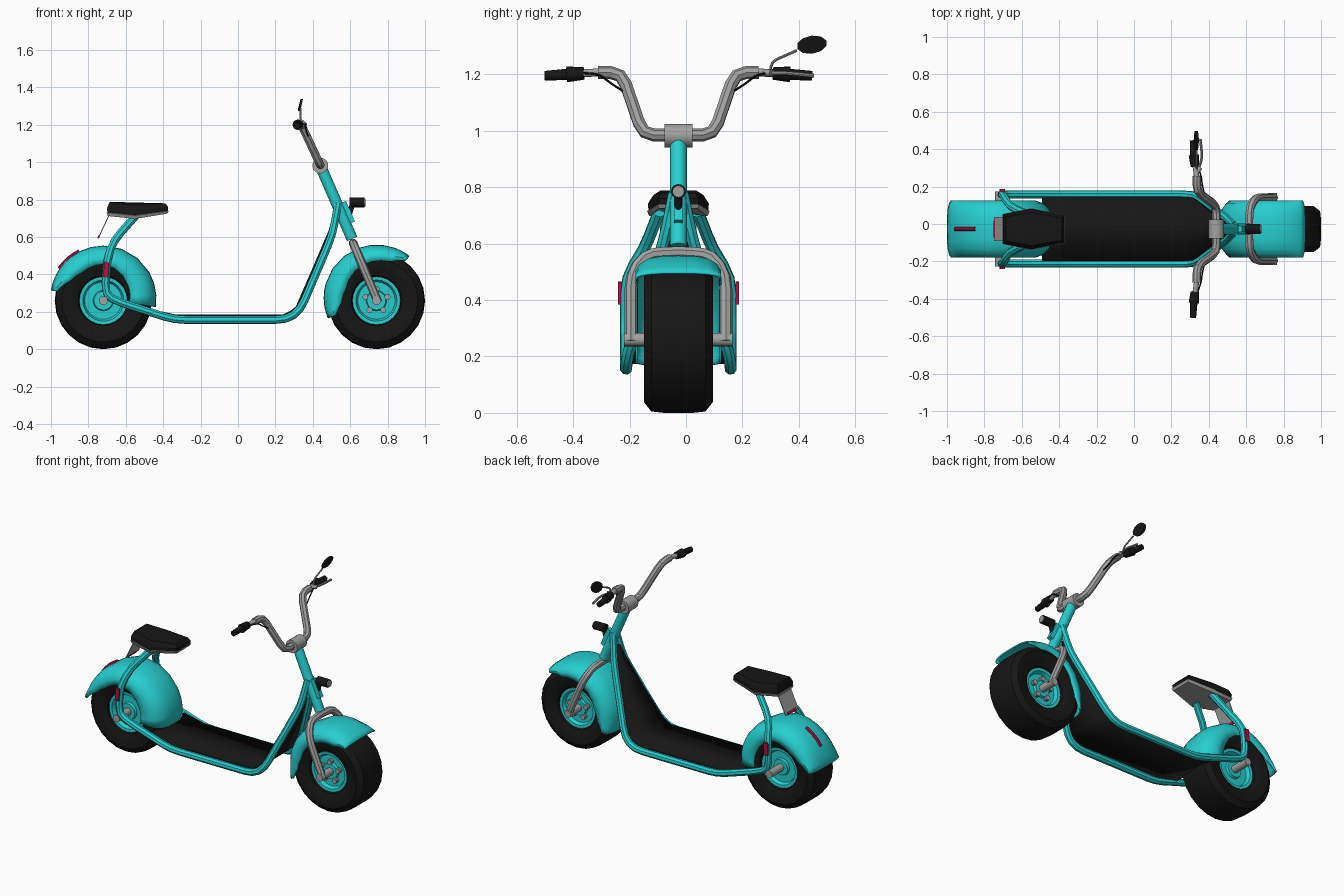
import bpy, bmesh, math
from mathutils import Vector

if "Cube" in bpy.data.objects:
    bpy.data.objects.remove(bpy.data.objects["Cube"])

CY = -0.027                      # the vehicle's middle plane; everything is shifted at the end
REAR, FRONT = (-0.72, 0.26), (0.74, 0.26)


def material(name, rgb):
    m = bpy.data.materials.new(name)
    m.diffuse_color = (*rgb, 1)
    m.use_nodes = True
    m.node_tree.nodes["Principled BSDF"].inputs["Base Color"].default_value = m.diffuse_color
    return m


TEAL = material("teal_paint", (0.02, 0.62, 0.63))
BLACK = material("black_rubber", (0.008, 0.008, 0.008))
RED = material("red_reflector", (0.5, 0.005, 0.06))
METAL = material("grey_metal", (0.36, 0.36, 0.36))


def from_bmesh(name, bm, mat):
    bmesh.ops.remove_doubles(bm, verts=bm.verts, dist=1e-5)
    bmesh.ops.recalc_face_normals(bm, faces=bm.faces)
    me = bpy.data.meshes.new(name)
    bm.to_mesh(me)
    bm.free()
    me.materials.append(mat)
    ob = bpy.data.objects.new(name, me)
    bpy.context.collection.objects.link(ob)
    return ob


def grid(name, rows, mat, wrap=False, caps=False):
    """Skin a list of equal-length point rows."""
    bm = bmesh.new()
    vs = [[bm.verts.new(p) for p in r] for r in rows]
    n = len(rows[0])
    for a, b in zip(vs, vs[1:]):
        for i in range(n if wrap else n - 1):
            j = (i + 1) % n
            bm.faces.new((a[i], a[j], b[j], b[i]))
    if caps:
        bm.faces.new(vs[0])
        bm.faces.new(vs[-1])
    return from_bmesh(name, bm, mat)


def lathe(name, centre, half, mat, n=24, closed=False):
    """Spin a (radius, y) half profile, mirrored in y, about the y axis."""
    prof = half + [(r, -y) for r, y in reversed(half)]
    if closed:
        prof.append(prof[0])
    rows = []
    for r, y in prof:
        rows.append([(centre[0] + max(r, 1e-4) * math.cos(2 * math.pi * i / n), y,
                      centre[1] + max(r, 1e-4) * math.sin(2 * math.pi * i / n)) for i in range(n)])
    return grid(name, rows, mat, wrap=True, caps=not closed)


def rounded(pts, d):
    pts = [Vector(p) for p in pts]
    out = [pts[0]]
    for a, b, c in zip(pts, pts[1:], pts[2:]):
        p = b + (a - b).normalized() * min(d, (a - b).length * 0.45)
        q = b + (c - b).normalized() * min(d, (c - b).length * 0.45)
        out += [p, p * 0.25 + b * 0.5 + q * 0.25, q]
    return out + [pts[-1]]


def tube(name, pts, radius, mat, bend=0.05):
    pts = rounded(pts, bend)
    cu = bpy.data.curves.new(name, 'CURVE')
    cu.dimensions = '3D'
    cu.bevel_depth, cu.bevel_resolution, cu.use_fill_caps = radius, 2, True
    sp = cu.splines.new('POLY')
    sp.points.add(len(pts) - 1)
    for p, co in zip(sp.points, pts):
        p.co = (*co, 1)
    cu.materials.append(mat)
    ob = bpy.data.objects.new(name, cu)
    bpy.context.collection.objects.link(ob)
    return ob


def rod(name, a, b, r1, mat, r2=None, n=16):
    a, b = Vector(a), Vector(b)
    bpy.ops.mesh.primitive_cone_add(vertices=n, radius1=r1, radius2=r1 if r2 is None else r2,
                                    depth=(b - a).length, location=(a + b) / 2,
                                    rotation=(b - a).to_track_quat('Z', 'Y').to_euler())
    ob = bpy.context.object
    ob.name = name
    ob.data.materials.append(mat)
    return ob


def box(name, loc, size, mat, tilt=0):
    bpy.ops.mesh.primitive_cube_add(size=1, location=loc, rotation=(0, tilt, 0))
    ob = bpy.context.object
    ob.name, ob.scale = name, size
    ob.data.materials.append(mat)
    return ob


def fender(name, centre, radius, keys):
    """keys: (angle in degrees, inner radius of the side skirt) along the arc."""
    rows = []
    section = [(0, 0), (.06, .02), (.105, .13), (.135, .36), (.148, .62), (.148, 1)]
    for (a0, s0), (a1, s1) in zip(keys, keys[1:]):
        for k in range(4 if (a1, s1) == keys[-1] else 3):
            a, s = math.radians(a0 + (a1 - a0) * k / 3), s0 + (s1 - s0) * k / 3
            half = [(y, radius - f * (radius - s)) for y, f in section]
            full = [(-y, r) for y, r in reversed(half)] + half[1:]
            rows.append([(centre[0] + r * math.cos(a), y, centre[1] + r * math.sin(a)) for y, r in full])
    ob = grid(name, rows, TEAL)
    mod = ob.modifiers.new("thickness", 'SOLIDIFY')
    mod.thickness, mod.offset = 0.008, 0


# wheels
for label, c in (("rear", REAR), ("front", FRONT)):
    lathe(label + "_tyre", c, [(.122, .07), (.135, .1), (.18, .12), (.222, .122), (.255, .096), (.26, .05)],
          BLACK, closed=True)
    lathe(label + "_hub", c, [(0, .08), (.05, .08), (.055, .065), (.1, .065), (.11, .088), (.128, .09)], TEAL)
    for s in (-1, 1):
        for k in range(5):
            a = math.radians(72 * k + 18)
            x, z = c[0] + .062 * math.cos(a), c[1] + .062 * math.sin(a)
            if label == "front":
                rod("hub_bolt", (x, s * .06, z), (x, s * .09, z), .016, METAL, n=10)
        reach = .2 if label == "rear" else .192
        rod(label + "_axle_end", (c[0], s * .07, c[1]), (c[0], s * reach, c[1]), .024, METAL)

# fenders
fender("front_fender", (.742, .275), .28, [(52, .25), (70, .205), (110, .19), (165, .172), (188, .19), (203, .235)])
fender("rear_fender", (-.72, .27), .28, [(-9, .14), (30, .15), (90, .185), (130, .18), (152, .2), (171, .25)])
tube("fender_reflector", [(-.72 + .284 * math.cos(math.radians(a)), 0, .27 + .284 * math.sin(math.radians(a)))
                          for a in (117, 124, 131, 138, 146)], .011, RED, .005)

# frame rails: seat post, footboard and front rise in one bent tube per side
for s in (-1, 1):
    tube("frame_rail", [(-.55, s * .07, .71), (-.665, s * .12, .58), (-.70, s * .185, .48), (-.712, s * .185, .29),
                        (-.63, s * .185, .25), (-.34, s * .185, .157), (.26, s * .185, .157),
                        (.335, s * .18, .21), (.505, s * .05, .61), (.535, s * .015, .78)], .022, TEAL, .06)
    box("side_reflector", (-.705, s * .208, .425), (.026, .012, .08), RED, .05)

# footboard
board = [(-.49, .17, .212), (-.34, .17, .18), (.245, .17, .18), (.285, .17, .2), (.315, .168, .225),
         (.40, .1, .42), (.49, .035, .63), (.51, .012, .70)]
ob = grid("footboard", [[(x, -w, z), (x, w, z)] for x, w, z in board], BLACK)
mod = ob.modifiers.new("thickness", 'SOLIDIFY')
mod.thickness, mod.offset = 0.014, 0

# steering stem, fork and clamp
rod("steering_stem", (.61, 0, .59), (.445, 0, .97), .03, TEAL)
rod("bar_clamp", (.44, -.05, .982), (.44, .05, .982), .042, METAL, n=20)
box("lamp_bracket", (.583, 0, .73), (.04, .03, .12), TEAL, -.42)


def mirrored(pts):
    return [(x, -y, z) for x, y, z in reversed(pts)] + pts


def fork_point(y, z):
    return (.607 + (.588 - z) * .42, y, z)


tube("front_fork", mirrored([fork_point(.05, .568), fork_point(.12, .558), fork_point(.168, .485),
                             fork_point(.168, .25)]), .023, METAL, .05)

# headlight
rod("headlight", (.595, 0, .785), (.675, 0, .785), .026, BLACK)
rod("headlight_lens", (.672, 0, .785), (.682, 0, .785), .021, METAL)
rod("headlight_mount", (.61, 0, .77), (.595, 0, .72), .014, BLACK)


# handlebar
def bar_point(y, z):
    return (.44 - (z - .985) * .47, y, z)


tube("handlebar", mirrored([bar_point(.04, .985), bar_point(.125, .985), bar_point(.2, 1.205),
                            bar_point(.285, 1.207)]), .023, METAL, .05)
for s in (-1, 1):
    rod("bar_end", (.335, s * .28, 1.207), (.325, s * .35, 1.203), .014, METAL)
    rod("grip_collar", (.325, s * .335, 1.203), (.32, s * .395, 1.2), .022, BLACK, .028)
    rod("grip", (.32, s * .39, 1.2), (.315, s * .474, 1.195), .02, BLACK, .017)
    tube("control_cable", [(.375, s * .195, 1.14), (.365, s * .235, 1.165), (.36, s * .28, 1.2),
                           (.34, s * .34, 1.205)], .004, BLACK, .02)
rod("lever_mount", (.33, .295, 1.205), (.355, .33, 1.205), .012, METAL)
tube("brake_lever", [(.345, .32, 1.205), (.365, .38, 1.205), (.355, .48, 1.195)], .007, METAL, .03)

# mirror
tube("mirror_stem", [(.335, .325, 1.2), (.335, .33, 1.245), (.335, .42, 1.285)], .005, METAL, .02)
ob = rod("mirror", (.327, .473, 1.303), (.34, .473, 1.306), 1, BLACK, n=10)
bpy.context.view_layer.update()
for v in ob.data.vertices:
    w = ob.matrix_world @ v.co - Vector((.333, .473, 1.305))
    yy = w.y * .054
    v.co = (.333 + (.006 if v.co.z > 0 else -.006) + w.z * .008, .473 + yy, 1.305 + w.z * .033 + yy * .1)
ob.matrix_world.identity()
ob.location, ob.rotation_euler = (0, 0, 0), (0, 0, 0)


# seat
def ring(scale, zs):
    half = list(zip((-.70, -.55, -.373), (.078, .108, .072), zs))
    pts = half + [(x, -y, z) for x, y, z in reversed(half)]
    return [(-.54 + (x + .54) * (.5 + scale / 2), y * scale, z) for x, y, z in pts]


grid("seat", [ring(.98, (.728, .715, .738)), ring(1, (.755, .742, .76)), ring(.82, (.788, .772, .78))],
     BLACK, wrap=True, caps=True)
grid("seat_pan", [ring(.95, (.712, .697, .725)), ring(1.03, (.73, .715, .739))], METAL, wrap=True, caps=True)

# tail plate
box("tail_plate", (-.716, 0, .66), (.005, .13, .14), METAL, .44)
box("tail_reflector", (-.744, 0, .602), (.008, .09, .018), RED, .44)

# curves to meshes, shading, final shift
bpy.ops.object.select_all(action='DESELECT')
for o in bpy.data.objects:
    if o.type == 'CURVE':
        o.select_set(True)
        bpy.context.view_layer.objects.active = o
bpy.ops.object.convert(target='MESH')
bpy.ops.object.select_all(action='SELECT')
bpy.ops.object.shade_smooth_by_angle(angle=math.radians(35))
for o in bpy.data.objects:
    o.location.y += CY
